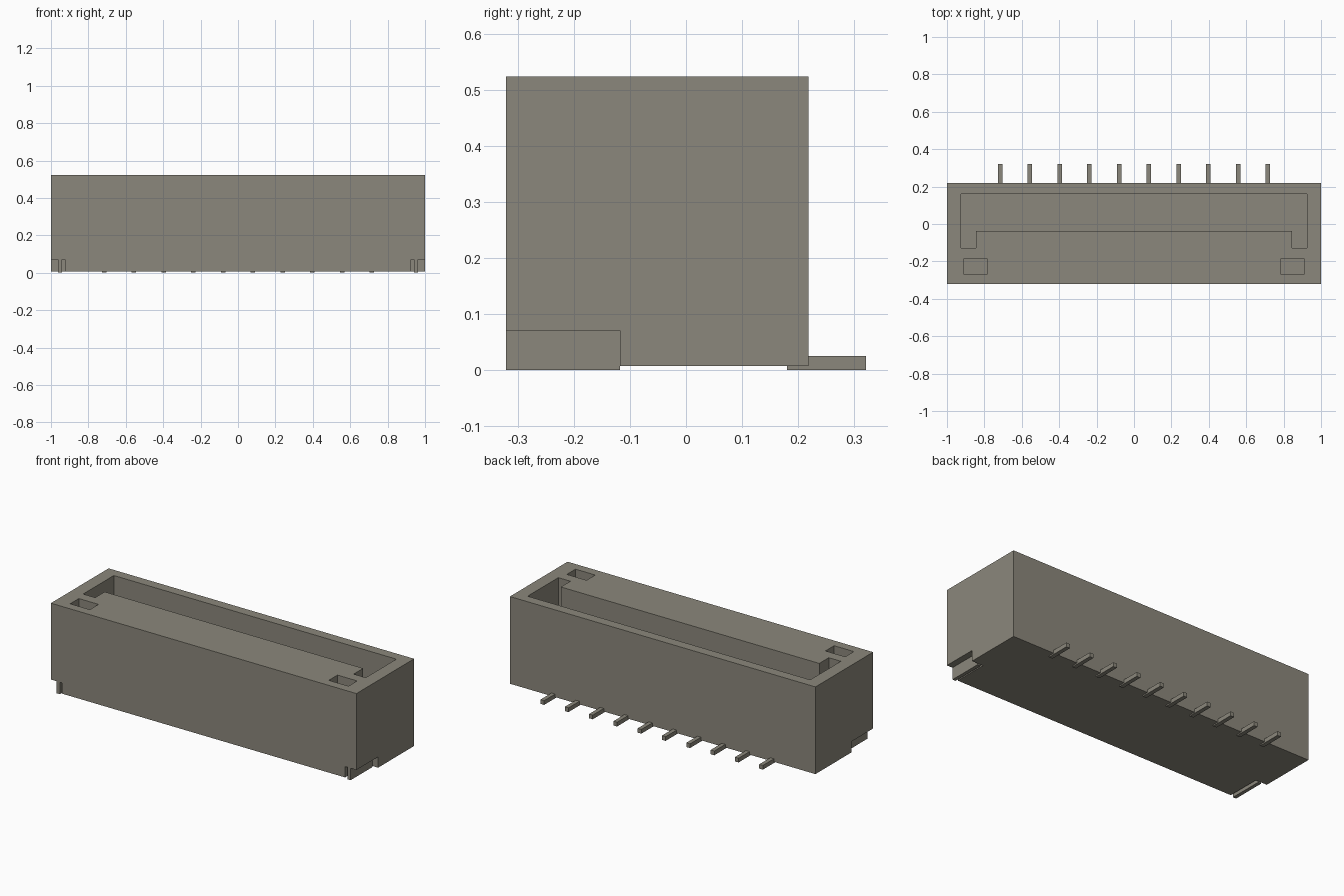
import bpy, bmesh

if "Cube" in bpy.data.objects:
    bpy.data.objects.remove(bpy.data.objects["Cube"], do_unlink=True)

# Single warm grey finish
grey = bpy.data.materials.new("warm_grey")
grey.use_nodes = True
colour = (0.26, 0.245, 0.20, 1)
grey.diffuse_color = colour
grey.node_tree.nodes["Principled BSDF"].inputs["Base Color"].default_value = colour


def prism(name, outline, z0, z1):
    """Extrude a flat xy outline from z0 up to z1."""
    bm = bmesh.new()
    face = bm.faces.new([bm.verts.new((x, y, z0)) for x, y in outline])
    top = bmesh.ops.extrude_face_region(bm, geom=[face])["geom"]
    verts = [v for v in top if isinstance(v, bmesh.types.BMVert)]
    bmesh.ops.translate(bm, verts=verts, vec=(0, 0, z1 - z0))
    bmesh.ops.recalc_face_normals(bm, faces=bm.faces[:])
    mesh = bpy.data.meshes.new(name)
    bm.to_mesh(mesh)
    bm.free()
    mesh.materials.append(grey)
    obj = bpy.data.objects.new(name, mesh)
    bpy.context.collection.objects.link(obj)
    return obj


def box(name, x0, x1, y0, y1, z0, z1):
    x0, x1 = sorted((x0, x1))
    return prism(name, [(x0, y0), (x1, y0), (x1, y1), (x0, y1)], z0, z1)


def carve(target, cutter):
    """Subtract the cutter from the target and discard it."""
    mod = target.modifiers.new("carve", "BOOLEAN")
    mod.operation = "DIFFERENCE"
    mod.solver = "EXACT"
    mod.object = cutter
    bpy.context.view_layer.objects.active = target
    bpy.ops.object.modifier_apply(modifier=mod.name)
    bpy.data.objects.remove(cutter, do_unlink=True)


BOTTOM, TOP, FLOOR = 0.007, 0.523, 0.1
FRONT, BACK = -0.321, 0.218

# Housing block
housing = box("housing", -1, 1, FRONT, BACK, BOTTOM, TOP)

# U-shaped mating cavity
half = [(0.925, 0.16), (0.925, -0.127), (0.846, -0.127), (0.846, -0.038)]
outline = half + [(-x, y) for x, y in reversed(half)]
carve(housing, prism("cavity_cutter", outline, FLOOR, TOP + 0.1))

for side, label in ((1, "left"), (-1, "right")):
    # Small top pocket and lower front corner notch
    carve(housing, box("pocket_cutter", side * 0.782, side * 0.911,
                       -0.268, -0.187, FLOOR, TOP + 0.1))
    carve(housing, box("notch_cutter", side * 0.926, side * 1.1,
                       FRONT - 0.1, -0.118, -0.1, 0.071))
    # Thin solder tab standing in the notch
    box(label + "_solder_tab", side * 0.941, side * 0.962,
        FRONT, -0.118, 0, 0.071)

# Row of ten contact tails along the back
for i in range(10):
    x = -0.716 + i * 1.432 / 9
    box(f"contact_tail_{i + 1}", x - 0.012, x + 0.012, 0.18, 0.321, 0, 0.025)
